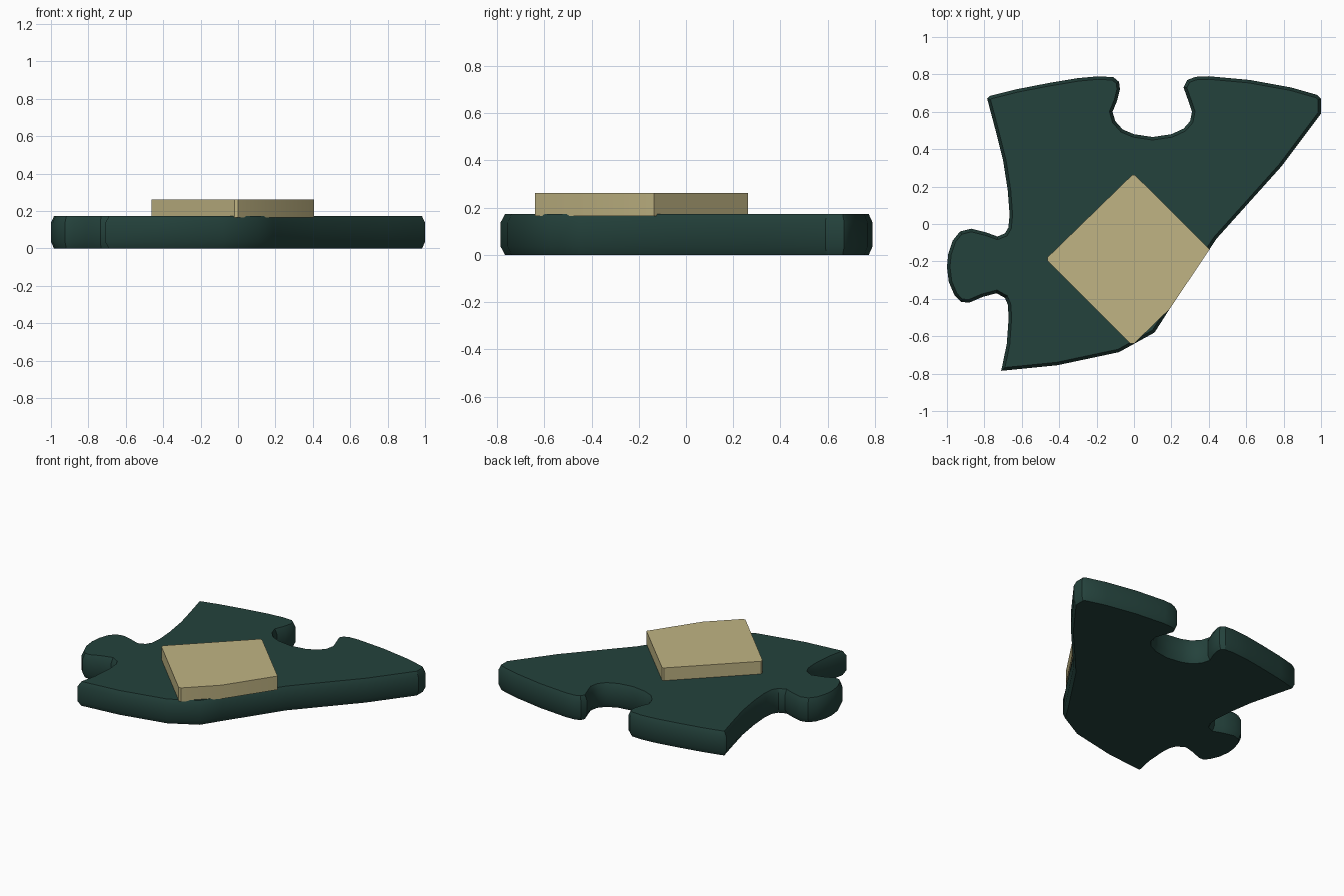
import bpy
import bmesh
from mathutils import Vector

if "Cube" in bpy.data.objects:
    bpy.data.objects.remove(bpy.data.objects["Cube"])


def material(name, rgb):
    m = bpy.data.materials.new(name)
    m.diffuse_color = (*rgb, 1)
    m.use_nodes = True
    m.node_tree.nodes["Principled BSDF"].inputs["Base Color"].default_value = m.diffuse_color
    return m


def inset(points, d):
    """Shift a counter-clockwise outline inwards by d with mitred corners."""
    out = []
    for i, p in enumerate(points):
        a = (p - points[i - 1]).normalized()
        b = (points[(i + 1) % len(points)] - p).normalized()
        na, nb = Vector((-a.y, a.x)), Vector((-b.y, b.x))
        out.append(p + (na + nb) * d / max(1 + na.dot(nb), 0.5))
    return out


def slab(name, outline, layers, mat):
    """Loft an outline through (height, inset) layers and cap both ends."""
    points = [Vector(p) for p in outline]
    bm = bmesh.new()
    rings = [[bm.verts.new((p.x, p.y, z)) for p in inset(points, d)]
             for z, d in layers]
    n = len(points)
    for low, high in zip(rings, rings[1:]):
        for i in range(n):
            j = (i + 1) % n
            bm.faces.new((low[i], low[j], high[j], high[i]))
    bm.faces.new(rings[-1])
    bm.faces.new(rings[0][::-1])
    mesh = bpy.data.meshes.new(name)
    bm.to_mesh(mesh)
    bm.free()
    mesh.materials.append(mat)
    ob = bpy.data.objects.new(name, mesh)
    bpy.context.collection.objects.link(ob)
    bpy.ops.object.select_all(action='DESELECT')
    ob.select_set(True)
    bpy.context.view_layer.objects.active = ob
    bpy.ops.object.shade_smooth_by_angle(angle=0.52)
    return ob


green = material("dark green", (0.0176, 0.0545, 0.0452))
tan = material("pale tan", (0.527, 0.456, 0.227))

# Outline of the board, counter-clockwise from the back left corner
left_side = [(-.785, .67), (-.74, .5), (-.70, .34), (-.675, .18),
             (-.665, .05), (-.672, -.02), (-.69, -.05)]
tab = [(-.73, -.067), (-.79, -.045), (-.87, -.025), (-.93, -.04),
       (-.97, -.09), (-.993, -.16), (-1, -.23), (-.99, -.31),
       (-.96, -.38), (-.925, -.417), (-.88, -.42), (-.81, -.39), (-.735, -.37)]
front_left = [(-.69, -.395), (-.675, -.43), (-.67, -.5), (-.68, -.64)]
broken_side = [(-.71, -.785), (-.41, -.755), (-.08, -.685), (.11, -.58),
               (.19, -.455), (.44, -.08), (.79, .31), (1, .59)]
back_right = [(1, .67), (.98, .69), (.84, .73), (.62, .77), (.4, .79),
              (.33, .787), (.285, .77)]
notch = [(.265, .73), (.29, .66), (.31, .60), (.3, .55), (.265, .51),
         (.2, .48), (.1, .465), (0, .48), (-.06, .505), (-.1, .55),
         (-.115, .6), (-.09, .66), (-.075, .72)]
back_left = [(-.08, .76), (-.11, .785), (-.19, .79), (-.3, .78),
             (-.45, .755), (-.63, .72), (-.77, .685)]

# Board with softened upper and lower rims
slab("puzzle_board",
     left_side + tab + front_left + broken_side + back_right + notch + back_left,
     [(0, .016), (.035, 0), (.137, 0), (.172, .016)], green)

# Raised diamond tile, trimmed along the broken side
slab("diamond_tile",
     [(-.01, .262), (-.462, -.178), (-.462, -.197), (-.02, -.638), (0, -.64),
      (.19, -.455), (.405, -.135), (.005, .262)],
     [(.165, 0), (.262, 0)], tan)
